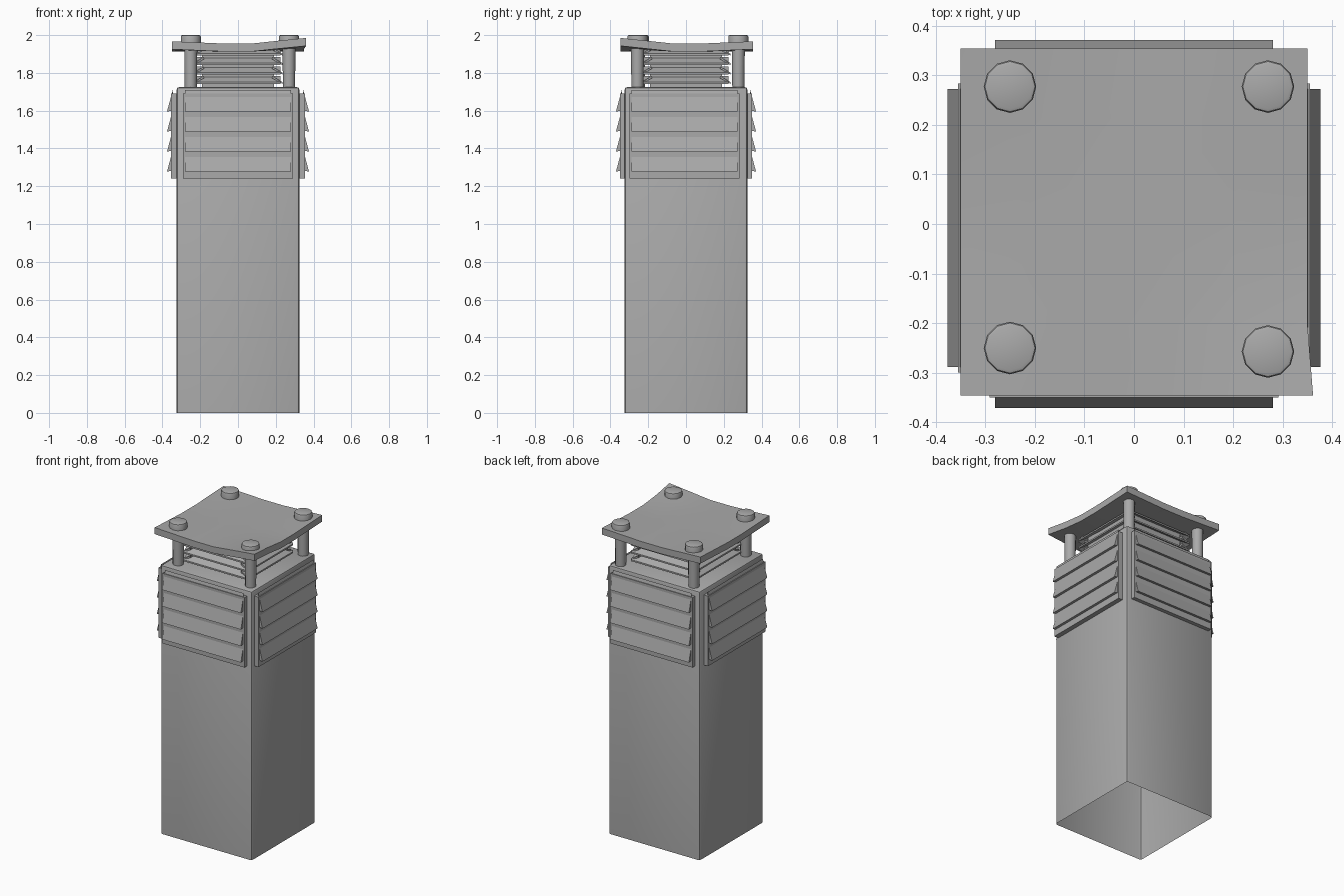
import bpy, bmesh, math
from mathutils import Matrix, Vector

cube = bpy.data.objects.get("Cube")
if cube:
    bpy.data.objects.remove(cube, do_unlink=True)

grey = bpy.data.materials.new("plain_grey")
grey.use_nodes = True
colour = (0.4, 0.4, 0.4, 1)
grey.diffuse_color = colour
grey.node_tree.nodes["Principled BSDF"].inputs["Base Color"].default_value = colour


def finish(name, bm, smooth=False):
    bmesh.ops.recalc_face_normals(bm, faces=bm.faces)
    mesh = bpy.data.meshes.new(name)
    bm.to_mesh(mesh)
    bm.free()
    mesh.materials.append(grey)
    ob = bpy.data.objects.new(name, mesh)
    bpy.context.collection.objects.link(ob)
    if smooth:
        bpy.ops.object.select_all(action='DESELECT')
        ob.select_set(True)
        bpy.context.view_layer.objects.active = ob
        bpy.ops.object.shade_smooth_by_angle(angle=math.radians(35))
    return ob


def add_box(bm, low, high):
    low, high = Vector(low), Vector(high)
    m = Matrix.Translation((low + high) / 2) @ Matrix.Diagonal((*(high - low), 1))
    return bmesh.ops.create_cube(bm, size=1, matrix=m)["verts"]


def add_prism(bm, profile, half):
    # extrude a (y, z) profile along x
    a, b = [[bm.verts.new((x, y, z)) for y, z in profile] for x in (-half, half)]
    bm.faces.new(a)
    bm.faces.new(b[::-1])
    for i in range(len(a)):
        j = (i + 1) % len(a)
        bm.faces.new((a[i], b[i], b[j], a[j]))


# Tall column, hollow and open underneath, with softened edges
H = 0.325
bm = bmesh.new()
add_box(bm, (-H, -H, 0), (H, H, 1.725))
bmesh.ops.bevel(bm, geom=[e for e in bm.edges if max(v.co.z for v in e.verts) > 1],
                offset=0.014, segments=2, affect='EDGES', profile=0.5)
under = [f for f in bm.faces if all(v.co.z < 0.01 for v in f.verts)]
bmesh.ops.delete(bm, geom=under, context='FACES')
finish("column", bm, True)

# Louvred vent panel on each side
for k, side in enumerate(("front", "left", "back", "right")):
    spin = Matrix.Rotation(k * math.pi / 2, 4, 'Z')
    shift = Vector((0, -0.008 * (k % 2), 0))
    out = 0.355 if k % 2 else 0.35
    bm = bmesh.new()
    add_box(bm, (-0.291, -out, 1.24), (0.291, -H + 0.01, 1.69))
    bm.transform(Matrix.Translation(shift) @ spin)
    finish(side + "_vent_plate", bm)
    bm = bmesh.new()
    for i in range(4):
        z = 1.277 + 0.106 * i
        add_prism(bm, [(-out - 0.021, z), (-out + 0.01, z + 0.115),
                       (-out + 0.01, z + 0.006)], 0.28)
    bm.transform(Matrix.Translation(shift) @ spin)
    finish(side + "_vent_slats", bm)

# Lantern core with sloping slats under the roof
bm = bmesh.new()
add_box(bm, (-0.19, -0.19, 1.71), (0.19, 0.19, 1.93))
finish("lantern_core", bm)
for k, side in enumerate(("front", "left", "back", "right")):
    bm = bmesh.new()
    for i in range(4):
        z = 1.742 + 0.05 * i
        add_prism(bm, [(-0.235, z), (-0.235, z + 0.01), (-0.18, z + 0.042),
                       (-0.18, z + 0.03)], 0.225)
    bm.transform(Matrix.Rotation(k * math.pi / 2, 4, 'Z'))
    finish(side + "_lantern_slats", bm)

# Four posts with flat caps above the roof
posts = {"front_right": (-0.25, -0.25), "front_left": (0.27, -0.257),
         "back_left": (0.27, 0.277), "back_right": (-0.25, 0.277)}
for name, (x, y) in posts.items():
    bm = bmesh.new()
    bmesh.ops.create_cone(bm, cap_ends=True, segments=12, radius1=0.032, radius2=0.035,
                          depth=0.25, matrix=Matrix.Translation((x, y, 1.845)))
    finish(name + "_post", bm, True)
    bm = bmesh.new()
    bmesh.ops.create_cone(bm, cap_ends=True, segments=12, radius1=0.053, radius2=0.053,
                          depth=0.05, matrix=Matrix.Translation((x, y, 1.975)))
    rim = [e for e in bm.edges if all(v.co.z > 1.99 for v in e.verts)]
    bmesh.ops.bevel(bm, geom=rim, offset=0.008, segments=2, affect='EDGES', profile=0.5)
    finish(name + "_post_cap", bm, True)

# Warped roof slab with lifted corners
bm = bmesh.new()
bmesh.ops.create_grid(bm, x_segments=5, y_segments=5, size=0.35)
for v in bm.verts:
    x, y = v.co.x / 0.35, v.co.y / 0.35
    corner = max(0, abs(x) - 0.2) * max(0, abs(y) - 0.2) / 0.64
    raised = x > 0 and y < 0
    v.co.z = 1.955 + corner * (0.03 if raised else 0.012)
    if raised and corner > 0.9:
        v.co.x += 0.011
    v.co.y += 0.004
slab = bmesh.ops.extrude_face_region(bm, geom=bm.faces[:])
for v in slab["geom"]:
    if isinstance(v, bmesh.types.BMVert):
        v.co.z -= 0.042
finish("roof_slab", bm, True)
